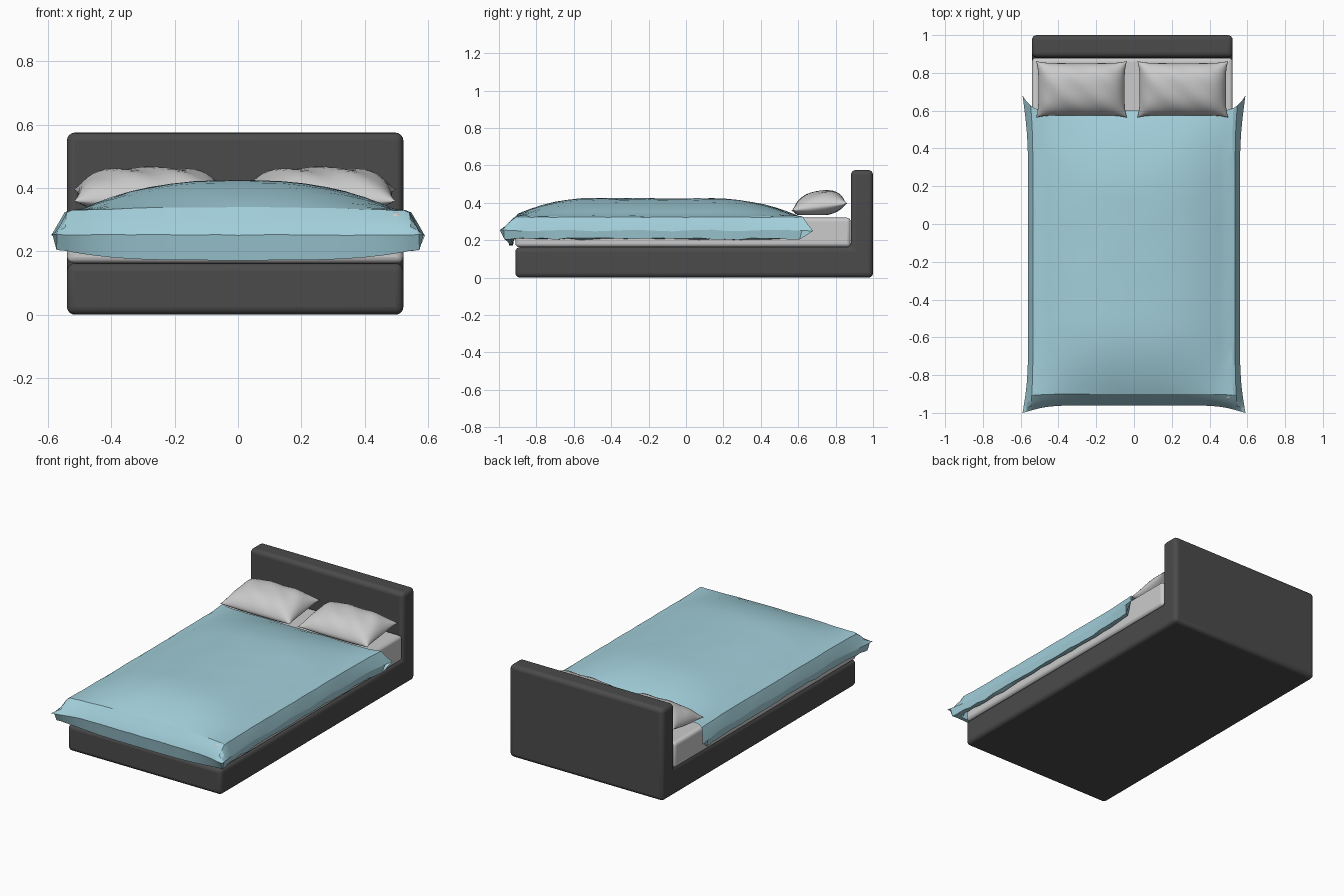
import bpy, math, random

if "Cube" in bpy.data.objects:
    bpy.data.objects.remove(bpy.data.objects["Cube"])
random.seed(4)


def material(name, col):
    m = bpy.data.materials.new(name)
    m.diffuse_color = col
    m.use_nodes = True
    m.node_tree.nodes["Principled BSDF"].inputs["Base Color"].default_value = m.diffuse_color
    return m


def make(name, verts, faces, mat=None, smooth=None, bevel=0):
    me = bpy.data.meshes.new(name)
    me.from_pydata(verts, [], faces)
    ob = bpy.data.objects.new(name, me)
    bpy.context.collection.objects.link(ob)
    if mat:
        me.materials.append(mat)
    if bevel:
        b = ob.modifiers.new("bevel", "BEVEL")
        b.width, b.segments, b.limit_method = bevel, 4, "ANGLE"
    bpy.ops.object.select_all(action="DESELECT")
    ob.select_set(True)
    bpy.context.view_layer.objects.active = ob
    if smooth:
        bpy.ops.object.shade_smooth_by_angle(angle=math.radians(smooth))
    return ob


def extrude_x(name, profile, x0, x1, mat, bevel):
    n = len(profile)
    verts = [(x, y, z) for x in (x0, x1) for y, z in profile]
    faces = [tuple(range(n))[::-1], tuple(range(n, 2 * n))]
    faces += [(i, (i + 1) % n, n + (i + 1) % n, n + i) for i in range(n)]
    return make(name, verts, faces, mat, 35, bevel)


def cushion(name, nx, ny, top, bottom, mat, smooth):
    """Two grids of nx * ny points joined along a shared seam."""
    verts, ids = [], {}
    for side, fn in enumerate((top, bottom)):
        for i in range(nx):
            for j in range(ny):
                if side and (i in (0, nx - 1) or j in (0, ny - 1)):
                    ids[1, i, j] = ids[0, i, j]
                else:
                    ids[side, i, j] = len(verts)
                    verts.append(fn(i, j))
    faces = []
    for side in (0, 1):
        for i in range(nx - 1):
            for j in range(ny - 1):
                f = [ids[side, i, j], ids[side, i + 1, j],
                     ids[side, i + 1, j + 1], ids[side, i, j + 1]]
                faces.append(f[::-1] if side else f)
    return make(name, verts, faces, mat, smooth)


dark = material("dark_fabric", (0.07, 0.07, 0.07, 1))
blue = material("blue_cloth", (0.36, 0.62, 0.70, 1))

# Frame with headboard, one L-shaped profile
extrude_x("bed_frame", [(-0.912, 0), (1.0, 0), (1.0, 0.575), (0.882, 0.575),
                        (0.882, 0.163), (-0.912, 0.163)], -0.54, 0.522, dark, 0.025)
# Mattress
extrude_x("mattress", [(-0.912, 0.163), (0.88, 0.163), (0.88, 0.32), (-0.912, 0.32)],
          -0.54, 0.522, None, 0.02)

# Duvet: puffed on top, draped over both sides and the foot
half = [0.56, 0.55, 0.535, 0.52, 0.49, 0.45, 0.40, 0.34, 0.28, 0.21, 0.14, 0.07]
X = [-h for h in half] + [0] + half[::-1]
Y = [-0.96, -0.945, -0.925, -0.90, -0.87, -0.83, -0.77]
Y += [-0.70 + 0.07 * k for k in range(16)] + [0.42, 0.48, 0.53, 0.57, 0.60]
NX, NY = len(X), len(Y)


def flare(x, y):
    # Pull the seam out into pointed corners
    s, t = abs(x) / 0.56, abs((y + 0.18) / 0.78)
    dx = math.copysign(0.03 * t ** 8 * s ** 20, x)
    dy = -0.04 * s ** 8 * t ** 16 if y < -0.18 else 0.08 * s ** 24 * t ** 12
    return x + dx, y + dy


def duvet_top(i, j):
    x, y = X[i], Y[j]
    drape_x = min(1, (0.56 - abs(x)) / 0.028) ** 0.8
    drape_y = min(1, (y + 0.96) / 0.055) ** 0.8
    puff_x = max(0, 1 - (abs(x) / 0.5) ** 2.5)
    puff_f = 1 - (1 - min(1, max(0, y + 0.92) / 0.4)) ** 2
    puff_b = 1 - (1 - min(1, (0.60 - y) / 0.45)) ** 2
    z = 0.252 + 0.078 * drape_x * drape_y + 0.094 * puff_x * puff_f * puff_b
    if abs(x) > 0.54:
        z += 0.004 * math.sin(17 * y)
    fx, fy = flare(x, y)
    return fx, fy, z + random.uniform(-0.0015, 0.0015)


def duvet_bottom(i, j):
    x, y = X[i], Y[j]
    rx, ry = min(i, NX - 1 - i), j
    z = 0.322
    if rx < 3:
        z = 0.207 + random.uniform(-0.006, 0.006)
    if ry < 3:
        z = 0.172 + 0.035 * (abs(x) / 0.56) ** 4
    if 0 < rx < 3:
        x = math.copysign((0.56, 0.553, 0.53)[rx], x)
    fx, fy = flare(x, y)
    return fx, fy, z


cushion("duvet", NX, NY, duvet_top, duvet_bottom, blue, 18)

# Pillows, leaning slightly and mirrored about the bed's centre line
PX, PY = 29, 19


def pillow(name, side):
    def point(i, j, up):
        s = math.sin(math.pi / 2 * (2 * i / (PX - 1) - 1))
        t = math.sin(math.pi / 2 * (2 * j / (PY - 1) - 1))
        x = s * (0.228 + 0.013 * t ** 4)
        y = 0.713 + t * (0.138 + 0.012 * s ** 6)
        full = max(0, (1 - s ** 4) * (1 - abs(t) ** 2.6)) ** 0.6
        crease = 0.004 * math.sin(9 * s + 5 * t) * full
        z = 0.358 + 0.019 * (t + 1)
        z += 0.084 * full + crease if up else -0.05 * full
        return -0.01 + side * (0.268 + side * x), y, max(0.334, z)
    return cushion(name, PX, PY, lambda i, j: point(i, j, True),
                   lambda i, j: point(i, j, False), None, 60)


pillow("pillow_left", -1)
pillow("pillow_right", 1)

# Mattress corner showing through the duvet at the foot
bpy.ops.mesh.primitive_uv_sphere_add(segments=16, ring_count=10, radius=0.018,
                                     location=(0.50, -0.912, 0.305))
bpy.context.object.name = "mattress_corner"
bpy.ops.object.shade_smooth_by_angle()
